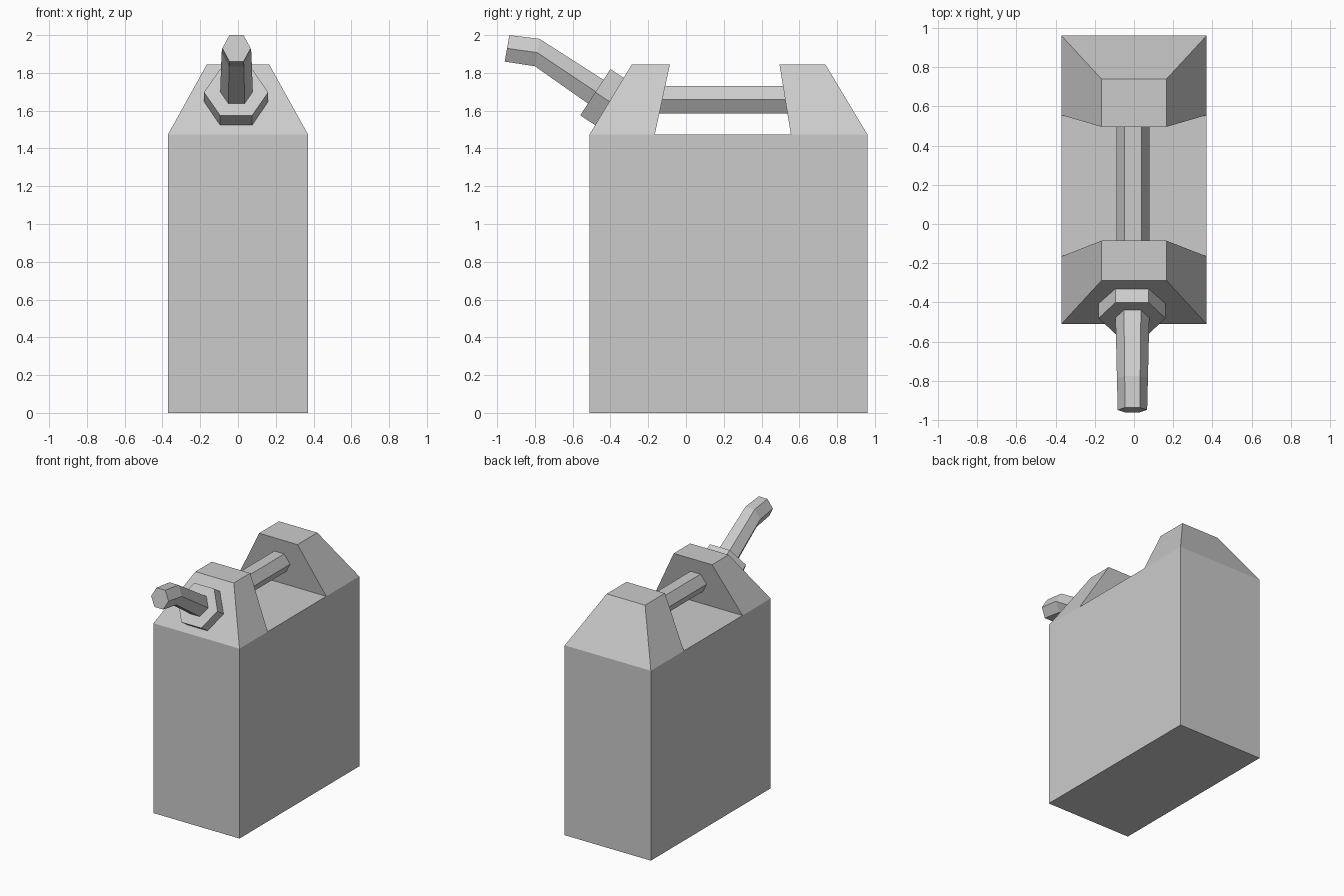
import bpy, bmesh
from math import sin, cos, pi
from mathutils import Vector

if "Cube" in bpy.data.objects:
    bpy.data.objects.remove(bpy.data.objects["Cube"])


def finish(bm, name):
    bmesh.ops.recalc_face_normals(bm, faces=bm.faces[:])
    mesh = bpy.data.meshes.new(name)
    bm.to_mesh(mesh)
    bm.free()
    obj = bpy.data.objects.new(name, mesh)
    bpy.context.collection.objects.link(obj)
    return obj


def hex_loft(name, cx, rings):
    """Capped hexagonal tube; each ring is (y, z, up_y, up_z, half width, half height)."""
    bm = bmesh.new()
    loops = []
    for y, z, uy, uz, r, h in rings:
        up = Vector((0, uy, uz)).normalized() * h / sin(pi / 3)
        centre = Vector((cx, y, z))
        loops.append([bm.verts.new(centre + Vector((r * cos(k * pi / 3), 0, 0))
                                   + up * sin(k * pi / 3)) for k in range(6)])
    for a, b in zip(loops, loops[1:]):
        for k in range(6):
            j = (k + 1) % 6
            bm.faces.new((a[k], a[j], b[j], b[k]))
    bm.faces.new(loops[0])
    bm.faces.new(loops[-1])
    return finish(bm, name)


# Can body: box whose top is split in three, the end panels raised into tapered shoulders
W, Y0, Y1, H = 0.37, -0.51, 0.96, 1.475
TOP_W, TOP_Z = 0.165, 1.845
bm = bmesh.new()
bmesh.ops.create_cube(bm, size=1)
for v in bm.verts:
    v.co = (v.co.x * 2 * W, (Y0 + Y1) / 2 + v.co.y * (Y1 - Y0), (v.co.z + 0.5) * H)
for cut in (-0.165, 0.555):
    bmesh.ops.bisect_plane(bm, geom=bm.verts[:] + bm.edges[:] + bm.faces[:],
                           plane_co=(0, cut, 0), plane_no=(0, 1, 0))
bm.normal_update()
tops = sorted((f for f in bm.faces if f.normal.z > 0.9),
              key=lambda f: f.calc_center_median().y)
for face, lo, hi in ((tops[0], -0.287, -0.085), (tops[2], 0.495, 0.738)):
    mid = face.calc_center_median().y
    new = bmesh.ops.extrude_discrete_faces(bm, faces=[face])["faces"][0]
    for v in new.verts:
        v.co = (TOP_W if v.co.x > 0 else -TOP_W, lo if v.co.y < mid else hi, TOP_Z)
bmesh.ops.remove_doubles(bm, verts=bm.verts[:], dist=1e-4)
finish(bm, "can_body")

# Carrying handle between the shoulders
hex_loft("handle", -0.005, [(y, 1.658, 0, 1, 0.085, 0.073) for y in (-0.16, 0.56)])

# Collar seated on the sloping front shoulder
hex_loft("spout_collar", -0.01, [(-0.388, 1.637, 0.547, 0.837, 0.17, 0.146),
                                 (-0.480, 1.6975, 0.547, 0.837, 0.17, 0.146)])

# Bent pouring spout
hex_loft("spout", -0.008, [(-0.440, 1.675, 0.56, 0.83, 0.087, 0.076),
                           (-0.7875, 1.9075, 0.17, 0.985, 0.079, 0.0735),
                           (-0.9475, 1.930, 0.175, 0.985, 0.075, 0.071)])
